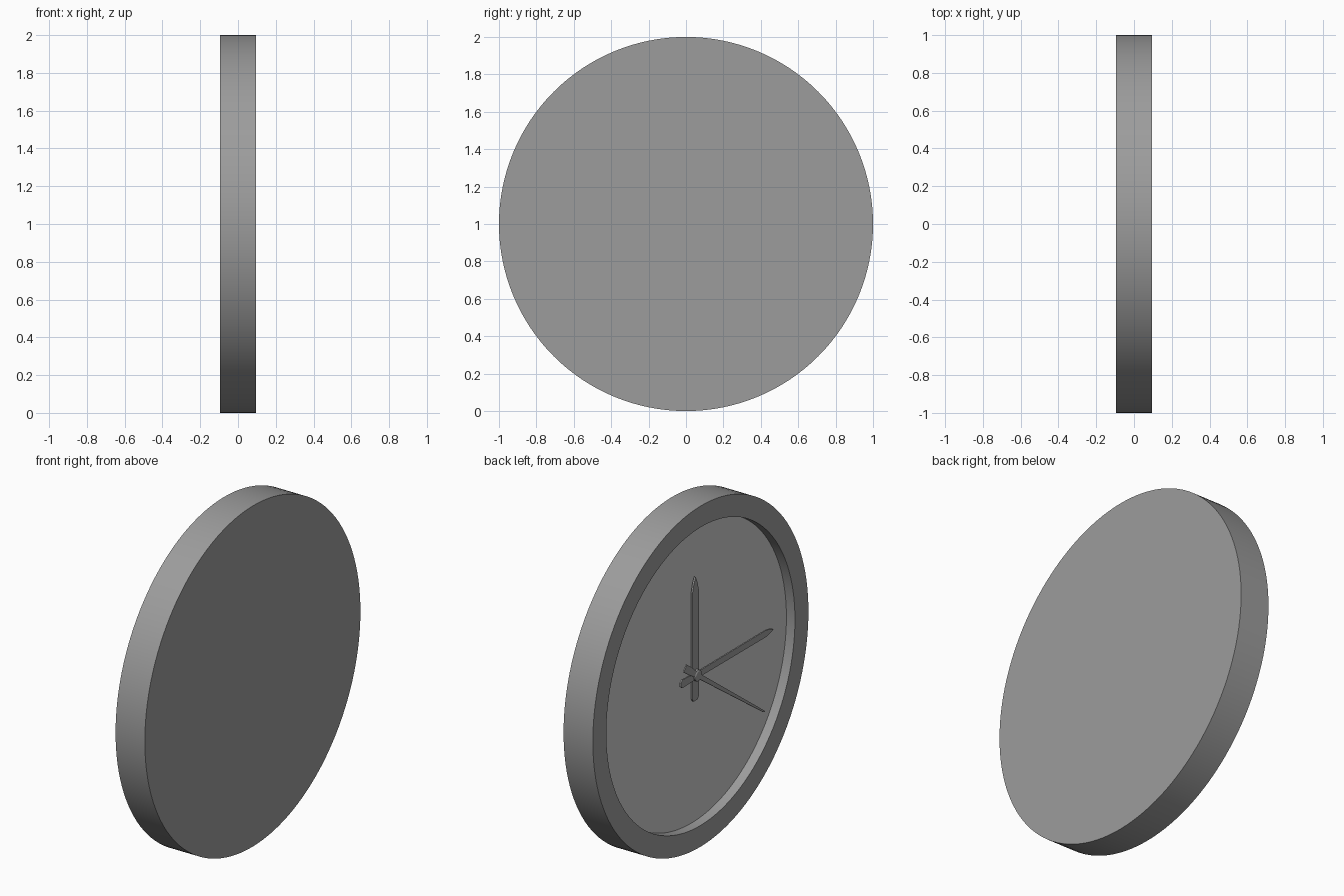
import bpy, bmesh, math
from mathutils import Matrix, Vector

if "Cube" in bpy.data.objects:
    bpy.data.objects.remove(bpy.data.objects["Cube"])

CENTRE = Vector((0, 0, 1))
SEGS = 128

dark = bpy.data.materials.new("dark_grey")
dark.diffuse_color = (0.335, 0.335, 0.335, 1)
dark.use_nodes = True
dark.node_tree.nodes["Principled BSDF"].inputs["Base Color"].default_value = dark.diffuse_color


def finish(name, bm, mat=None, smooth=True):
    bmesh.ops.remove_doubles(bm, verts=bm.verts, dist=1e-5)
    bmesh.ops.recalc_face_normals(bm, faces=bm.faces)
    mesh = bpy.data.meshes.new(name)
    bm.to_mesh(mesh)
    bm.free()
    if mat:
        mesh.materials.append(mat)
    obj = bpy.data.objects.new(name, mesh)
    bpy.context.collection.objects.link(obj)
    if smooth:
        bpy.ops.object.select_all(action='DESELECT')
        obj.select_set(True)
        bpy.context.view_layer.objects.active = obj
        bpy.ops.object.shade_smooth_by_angle(angle=math.radians(30))
    return obj


def lathe(name, profile, segs=SEGS, mat=None):
    """Spin an (x, radius) profile around the clock axis."""
    bm = bmesh.new()
    verts = [bm.verts.new(CENTRE + Vector((x, 0, r))) for x, r in profile]
    edges = [bm.edges.new(pair) for pair in zip(verts, verts[1:])]
    bmesh.ops.spin(bm, geom=verts + edges, cent=CENTRE, axis=(1, 0, 0),
                   angle=math.tau, steps=segs)
    return finish(name, bm, mat)


def hand(name, half_outline, x, thick, clockwise):
    """Extrude a mirrored (half width, height) outline, turned clockwise from 12."""
    bm = bmesh.new()
    pts = half_outline + [(-w, h) for w, h in reversed(half_outline) if w > 0]
    face = bm.faces.new([bm.verts.new((x + thick / 2, w, h)) for w, h in pts])
    ext = bmesh.ops.extrude_face_region(bm, geom=[face])
    moved = [g for g in ext['geom'] if isinstance(g, bmesh.types.BMVert)]
    bmesh.ops.translate(bm, verts=moved, vec=(-thick, 0, 0))
    # the dial faces -x, so clockwise turns +z towards -y
    turn = Matrix.Translation(CENTRE) @ Matrix.Rotation(math.radians(clockwise), 4, 'X')
    bmesh.ops.transform(bm, matrix=turn, verts=bm.verts)
    return finish(name, bm, dark, smooth=False)


# round case with closed back and raised rim
lathe("case", [(0.095, 0), (0.095, 1), (-0.095, 1), (-0.095, 0.875),
               (-0.038, 0.875), (-0.038, 0)], mat=dark)

# pale dial plate lying on the case floor
lathe("dial", [(-0.038, 0.873), (-0.041, 0.873), (-0.041, 0)])

# hands, stacked outward from the dial
hand("hour_hand", [(0.018, -0.15), (0.029, -0.135), (0.029, 0.49), (0.016, 0.54), (0, 0.575)],
     -0.058, 0.010, 0)
hand("minute_hand", [(0.012, -0.15), (0.024, -0.135), (0.018, 0.0), (0.020, 0.64),
                     (0.012, 0.68), (0, 0.71)], -0.068, 0.008, 90)
hand("second_hand", [(0.022, -0.15), (0.022, -0.10), (0.014, 0.0), (0.005, 0.75), (0, 0.765)],
     -0.077, 0.007, 126)

# centre pin
lathe("hub", [(-0.04, 0), (-0.04, 0.032), (-0.08, 0.032), (-0.084, 0.026), (-0.084, 0)],
      32, dark)
